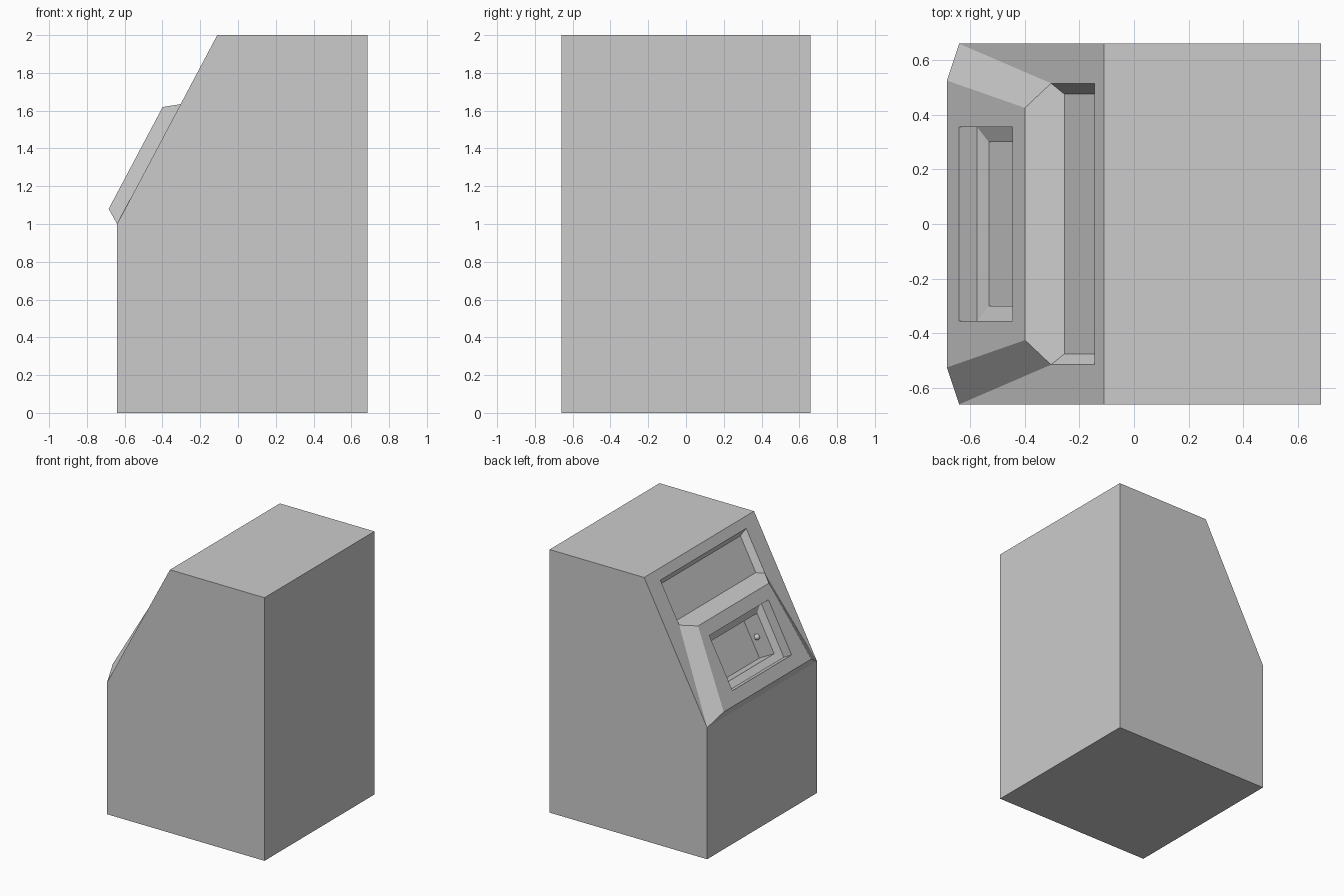
import bpy, bmesh
from mathutils import Vector

if "Cube" in bpy.data.objects:
    bpy.data.objects.remove(bpy.data.objects["Cube"])

# Sloped panel frame: s runs up the slope, n points out of it
BASE = Vector((-0.64, 0, 1.0))
UP = Vector((0.53, 0, 1.0))
LEN = UP.length
UP.normalize()
OUT = Vector((-UP.z, 0, UP.x))

def on_slope(s, y, n=0.0):
    return BASE + UP * s + OUT * n + Vector((0, y, 0))

bm = bmesh.new()

def pair(s, y, n=0.0):
    return [bm.verts.new(on_slope(s, k * y, n)) for k in (1, -1)]

def ring(lo, hi):
    return [lo[0], lo[1], hi[1], hi[0]]

def bridge(a, b):
    for i in range(4):
        j = (i + 1) % 4
        bm.faces.new((a[i], a[j], b[j], b[i]))

# Cabinet shell
lo, hi = pair(0, 0.66), pair(LEN, 0.66)
foot, back_low, back_top = ([bm.verts.new((x, k * 0.66, z)) for k in (1, -1)]
                            for x, z in ((-0.64, 0), (0.685, 0), (0.685, 2)))
outline = [lo, foot, back_low, back_top, hi]
for a, b in zip(outline, outline[1:]):
    bm.faces.new((a[0], a[1], b[1], b[0]))
for k in (0, 1):
    bm.faces.new([p[k] for p in outline])

# Slope border around the upper recess
mid, top = pair(0.718, 0.515), pair(1.057, 0.515)
for k in (0, 1):
    bm.faces.new((lo[k], mid[k], top[k], hi[k]))
bm.faces.new((top[0], top[1], hi[1], hi[0]))

# Upper recess
floor_lo, floor_hi = pair(0.748, 0.475, -0.04), pair(1.025, 0.475, -0.04)
for k in (0, 1):
    bm.faces.new((mid[k], top[k], floor_hi[k], floor_lo[k]))
bm.faces.new((top[0], top[1], floor_hi[1], floor_hi[0]))
bm.faces.new(ring(floor_lo, floor_hi))

# Raised bezel; its top face runs on down to the recess floor
bez_lo, bez_hi = pair(0.05, 0.525, 0.077), pair(0.66, 0.425, 0.077)
bm.faces.new((lo[0], lo[1], bez_lo[1], bez_lo[0]))
for k in (0, 1):
    bm.faces.new((lo[k], bez_lo[k], bez_hi[k], mid[k]))
bm.faces.new((bez_hi[0], mid[0], floor_lo[0], floor_lo[1], mid[1], bez_hi[1]))

# Lower recess: opening, ledge and deep pocket
rings = [ring(bez_lo, bez_hi)]
for s0, s1, y, n in ((0.146, 0.562, 0.355, 0.077), (0.146, 0.562, 0.355, 0.003),
                     (0.198, 0.503, 0.30, -0.018), (0.198, 0.503, 0.30, -0.158)):
    rings.append(ring(pair(s0, y, n), pair(s1, y, n)))
for a, b in zip(rings, rings[1:]):
    bridge(a, b)
bm.faces.new(rings[-1])

bmesh.ops.recalc_face_normals(bm, faces=bm.faces)
mesh = bpy.data.meshes.new("cabinet")
bm.to_mesh(mesh)
bm.free()
bpy.context.collection.objects.link(bpy.data.objects.new("cabinet", mesh))

# Small round knobs on the pocket side walls
for name, side in (("pocket_knob_left", 1), ("pocket_knob_right", -1)):
    bpy.ops.mesh.primitive_uv_sphere_add(segments=16, ring_count=8, radius=0.022,
                                         location=on_slope(0.345, side * 0.295, -0.1))
    bpy.context.object.name = name
    bpy.ops.object.shade_smooth()
